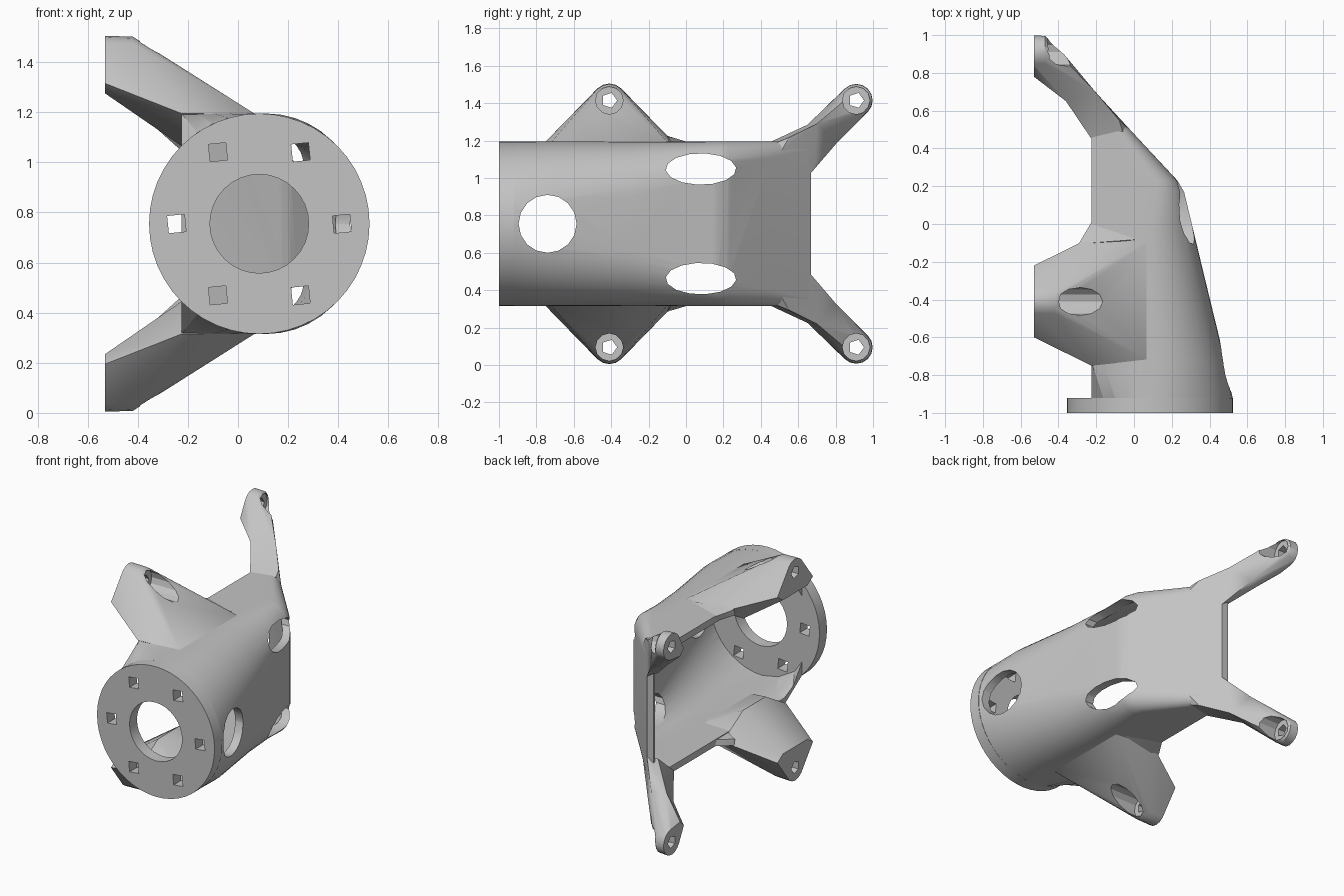
import bpy, bmesh
from math import sin, cos, pi, sqrt
from mathutils import Matrix, Vector

if "Cube" in bpy.data.objects:
    bpy.data.objects.remove(bpy.data.objects["Cube"])

ZC, XC, R = 0.755, 0.085, 0.44      # flange axis and radius
OPEN = -0.225                       # open side of the housing

metal = bpy.data.materials.new("light_grey")
metal.use_nodes = True
GREY = (0.55, 0.55, 0.55, 1)
metal.diffuse_color = GREY
metal.node_tree.nodes["Principled BSDF"].inputs["Base Color"].default_value = GREY


def make(name, bm):
    bmesh.ops.recalc_face_normals(bm, faces=bm.faces)
    mesh = bpy.data.meshes.new(name)
    bm.to_mesh(mesh)
    bm.free()
    obj = bpy.data.objects.new(name, mesh)
    bpy.context.collection.objects.link(obj)
    mesh.materials.append(metal)
    return obj


def loft(name, rings):
    bm = bmesh.new()
    loops = [[bm.verts.new(p) for p in ring] for ring in rings]
    n = len(loops[0])
    for a, b in zip(loops, loops[1:]):
        for i in range(n):
            j = (i + 1) % n
            bm.faces.new((a[i], a[j], b[j], b[i]))
    bm.faces.new(loops[0])
    bm.faces.new(loops[-1][::-1])
    bmesh.ops.triangulate(bm, faces=bm.faces)
    return make(name, bm)


def hulls(name, groups, side):
    """Join convex blocks; points are (x, y, height from the axis)."""
    bm = bmesh.new()
    for pts in groups:
        verts = [bm.verts.new((x, y, ZC + side * h)) for x, y, h in pts]
        res = bmesh.ops.convex_hull(bm, input=verts)
        bmesh.ops.delete(bm, geom=[v for v in res["geom_interior"] if isinstance(v, bmesh.types.BMVert)],
                         context='VERTS')
    return make(name, bm)


def rod(name, axis, start, end, r, sides, scale=1.0, turn=0.0):
    """Cylinder from start to end along x or y; scale stretches it in y."""
    bm = bmesh.new()
    start, end = Vector(start), Vector(end)
    bmesh.ops.create_cone(bm, cap_ends=True, segments=sides, radius1=r, radius2=r,
                          depth=(end - start).length)
    bm.transform(Matrix.Rotation(turn, 4, 'Z'))
    bm.transform(Matrix.Rotation(pi / 2, 4, 'Y' if axis == 'x' else 'X'))
    bm.transform(Matrix.Diagonal((1, scale, 1, 1)))
    bm.transform(Matrix.Translation((start + end) / 2))
    return make(name, bm)


def cut(obj, cutters):
    """Subtract each cutter, trying a second solver if the first changes nothing."""
    for c in cutters:
        before = len(obj.data.vertices)
        for solver in ('EXACT', 'FLOAT'):
            mod = obj.modifiers.new("cut", 'BOOLEAN')
            mod.operation, mod.solver, mod.object = 'DIFFERENCE', solver, c
            bpy.context.view_layer.objects.active = obj
            bpy.ops.object.modifier_apply(modifier=mod.name)
            if len(obj.data.vertices) != before:
                break
    for c in cutters:
        bpy.data.objects.remove(c)


def section(y, xr, r, drop, inset=0.0):
    """U section: straight walls and a rounded outer side."""
    left = OPEN - (0.3 if inset else 0)
    half = R - inset
    xr -= inset * 1.3
    r = max(r - inset, 0.02)
    cx = xr - r
    upper = []
    x0 = min(XC, cx)
    for i in range(5):
        x = left + (x0 - left) * i / 5
        dip = half - sqrt(max(half**2 - (x - XC)**2, 0.01))
        upper.append((x, half - drop * dip))
    upper += [(cx + r * sin(a), half - r + r * cos(a)) for a in (pi / 2 * i / 10 for i in range(11))]
    ring = upper + [(x, -h) for x, h in reversed(upper)]
    return [(x, y, ZC + h) for x, h in ring]


# Housing: round at the front, flat and slanted toward the back
stations = [(-0.92, 0.522, 0.437, 1), (-0.73, 0.483, 0.37, 0),
            (-0.3, 0.378, 0.3, 0), (0, 0.306, 0.22, 0), (0.17, 0.265, 0.15, 0),
            (0.23, 0.23, 0.13, 0), (0.45, 0.025, 0.09, 0), (0.667, -0.175, 0.04, 0)]
housing = loft("housing", [section(*s) for s in stations])
windows = [rod("slot", 'x', (-0.1, 0.08, ZC + s * 0.293), (0.8, 0.08, ZC + s * 0.293),
               0.084, 14, 2.25, 0.1 * s) for s in (-1, 1)]
windows.append(rod("round_window", 'x', (0.01, -0.74, ZC), (0.8, -0.74, ZC), 0.155, 16))
inner = [(-1.0,) + stations[0][1:]] + stations[:-1] + [(0.69, -0.2, 0.04, 0)]
windows.append(loft("hollow", [section(*s, inset=0.045) for s in inner]))
cut(housing, windows)

# Front flange with bore and ring of square bolt holes
flange = rod("flange", 'y', (XC, -1, ZC), (XC, -0.92, ZC), R, 48)
holes = [rod("bore", 'y', (XC, -1.1, ZC), (XC, -0.8, ZC), 0.197, 32)]
for i in range(6):
    a = i * pi / 3
    p = (XC + 0.33 * cos(a), ZC + 0.33 * sin(a))
    holes.append(rod("bolt_hole", 'y', (p[0], -1.1, p[1]), (p[0], -0.8, p[1]), 0.049, 4, 1, pi / 4 + 0.1))
cut(flange, holes)


def disc(x, y, r, h=0.66):
    return [(x, y + r * cos(i * pi / 8), h + r * sin(i * pi / 8)) for i in range(16)]


def drill(obj, y, side, seat):
    z = ZC + side * 0.66
    cut(obj, [rod("screw_hole", 'x', (-0.7, y, z), (0.1, y, z), 0.042, 5),
              rod("screw_seat", 'x', (seat, y, z), (0.3, y, z), 0.074, 12)])


parts = [housing, flange]
for side, tag in ((1, "upper"), (-1, "lower")):
    # Front mounting lug, a broad wedge rising from the wall
    y = -0.41
    lug = disc(-0.53, y, 0.09) + disc(-0.42, y, 0.09, 0.657)
    for w in (-1, 1):
        lug += [(-0.53, y + w * 0.19, 0.56), (-0.53, y + w * 0.13, 0.52),
                (OPEN, y + w * 0.34, 0.44), (OPEN, y + w * 0.28, 0.41),
                (0.07, y + w * 0.31, 0.437), (OPEN, y + w * 0.12, 0.31),
                (0.0, y + w * 0.28, 0.41)]
    fillet = [(OPEN, 0.01, 0.437), (OPEN, -0.01, 0.4), (-0.29, -0.1, 0.46), (-0.29, -0.11, 0.42),
              (0.04, -0.08, 0.437), (OPEN, -0.1, 0.47), (OPEN, -0.13, 0.4)]
    front = hulls("front_lug_" + tag, [lug, fillet], side)
    drill(front, y, side, -0.41)

    # Rear arm, continuing the slanted plate to its screw tip
    y = 0.91
    middle = [(-0.205, 0.70, 0.535), (-0.30, 0.80, 0.425), (-0.36, 0.65, 0.53), (-0.38, 0.75, 0.43)]
    root = [(-0.06, 0.49, 0.437), (-0.035, 0.51, 0.39), (-0.175, 0.667, 0.27), (-0.195, 0.69, 0.33),
            (OPEN, 0.45, 0.437), (OPEN, 0.62, 0.29), (-0.08, 0.55, 0.46), (-0.25, 0.54, 0.465)]
    tip = disc(-0.53, y, 0.088) + disc(-0.47, y, 0.086) + [(-0.53, 0.78, 0.6), (-0.53, 0.82, 0.56),
                                                          (-0.36, 0.86, 0.67), (-0.38, 0.91, 0.6)]
    rear = hulls("rear_arm_" + tag, [tip + middle, middle + root], side)
    drill(rear, y, side, -0.47)
    parts += [front, rear]

# Smooth shading with crisp edges
for obj in parts:
    bpy.ops.object.select_all(action='DESELECT')
    obj.select_set(True)
    bpy.context.view_layer.objects.active = obj
    bpy.ops.object.shade_smooth_by_angle(angle=0.5)
